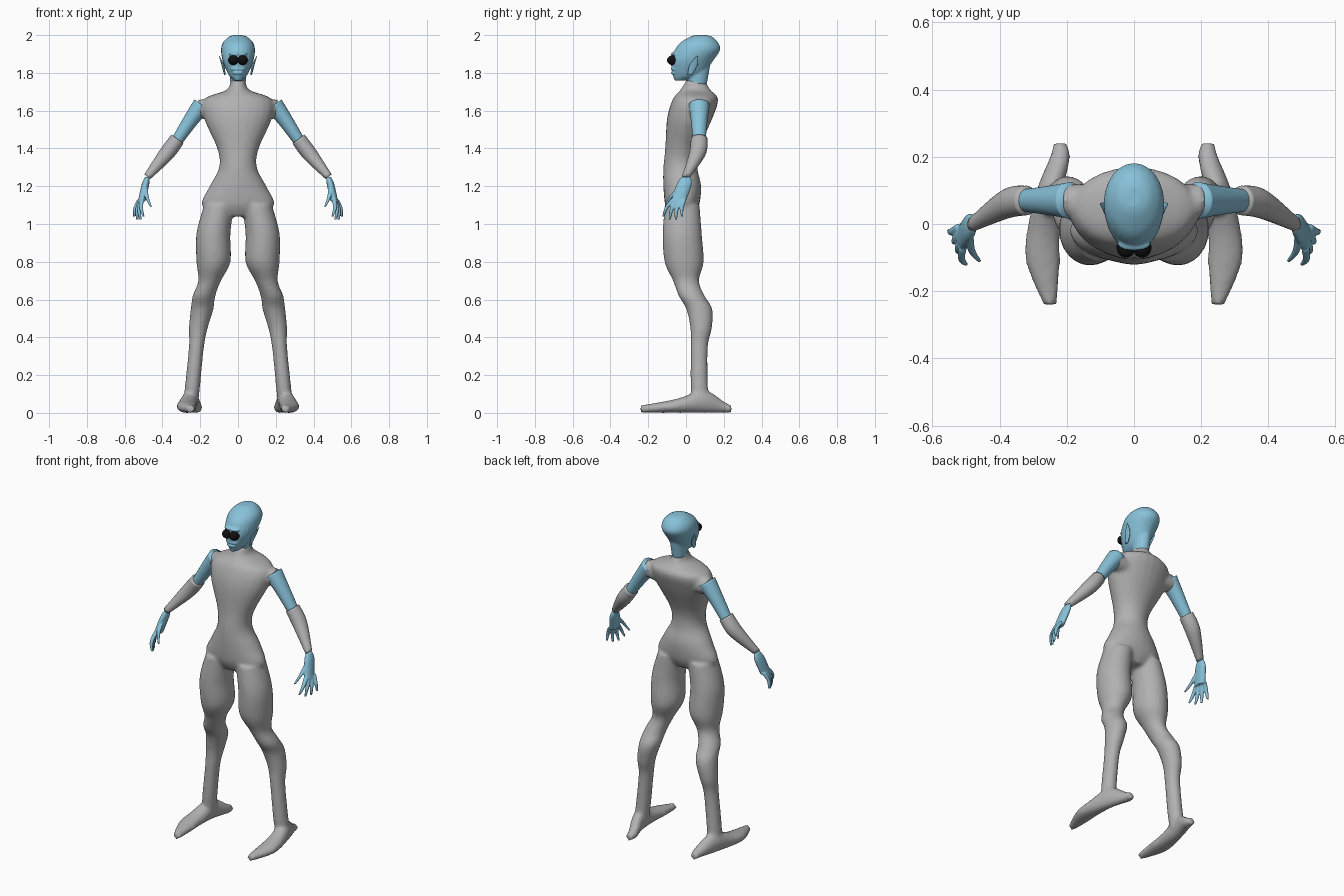
import bpy, bmesh, math
from mathutils import Vector, Matrix

cube = bpy.data.objects.get("Cube")
if cube:
    bpy.data.objects.remove(cube)

X, Y, Z = Vector((1, 0, 0)), Vector((0, 1, 0)), Vector((0, 0, 1))
ACROSS_ARM = (X * 4 + Z * 3).normalized()
SIDES = {"left": 1, "right": -1}


def material(name, red, green, blue):
    colour = (red, green, blue, 1)
    result = bpy.data.materials.new(name)
    result.use_nodes = True
    result.diffuse_color = colour
    shader = result.node_tree.nodes["Principled BSDF"]
    shader.inputs["Base Color"].default_value = colour
    return result


GREY = material("suit grey", .44, .44, .44)
BLUE = material("skin blue", .25, .54, .7)
BLACK = material("eye black", .005, .005, .005)


def trunk(rows):
    """Central sections given as height, half width, depth centre, half depth."""
    return [(0, y, z, width, depth) for z, width, y, depth in rows]


def limb(rows, ratio):
    """Sections given as centre and radius, with one depth to width ratio."""
    return [(x, y, z, radius, radius * ratio) for x, y, z, radius in rows]


def spline(sections, steps):
    """Smooth curve through the sections, widths included."""
    padded = [sections[0], *sections, sections[-1]]
    rows = []
    for before, start, end, after in zip(padded, padded[1:], padded[2:], padded[3:]):
        for step in range(steps):
            t = step / steps
            rows.append([b + t * (c - a) / 2
                         + t ** 2 * (a - 2.5 * b + 2 * c - d / 2)
                         + t ** 3 * (3 * (b - c) + d - a) / 2
                         for a, b, c, d in zip(before, start, end, after)])
    return rows + [sections[-1]]


def loft(bm, sections, u=X, v=Y, side=1, steps=6, count=24):
    """Skin elliptical sections lying in the plane of u and v."""
    rings = []
    for x, y, z, width, depth in spline(sections, steps):
        ring = []
        for index in range(count):
            angle = math.tau * index / count
            point = Vector((x, y, z)) + u * width * math.cos(angle) + v * depth * math.sin(angle)
            point.x *= side
            ring.append(bm.verts.new(point))
        rings.append(ring)
    for lower, upper in zip(rings, rings[1:]):
        for index in range(count):
            other = (index + 1) % count
            bm.faces.new((lower[index], lower[other], upper[other], upper[index]))
    bm.faces.new(rings[0])
    bm.faces.new(rings[-1])


def ball(bm, centre, radii):
    matrix = Matrix.LocRotScale(Vector(centre), None, Vector(radii))
    bmesh.ops.create_uvsphere(bm, u_segments=24, v_segments=16, radius=1, matrix=matrix)


def finish(name, bm, colour, voxel=0, smoothing=0):
    """Make the object; a voxel size fuses its overlapping volumes."""
    bmesh.ops.recalc_face_normals(bm, faces=bm.faces[:])
    for face in bm.faces:
        face.smooth = True
    mesh = bpy.data.meshes.new(name)
    bm.to_mesh(mesh)
    bm.free()
    mesh.materials.append(colour)
    part = bpy.data.objects.new(name, mesh)
    bpy.context.scene.collection.objects.link(part)
    if voxel:
        fuse = part.modifiers.new("Fuse", "REMESH")
        fuse.mode = "VOXEL"
        fuse.voxel_size = voxel
        fuse.use_smooth_shade = True
        soften = part.modifiers.new("Soften", "SMOOTH")
        soften.iterations = smoothing


# Suit: torso, shoulders, legs and feet fused into one skin
torso = trunk([(1.04, .08, -.02, .06), (1.1, .19, -.02, .09), (1.2, .15, -.02, .1),
               (1.3, .1, -.03, .09), (1.4, .11, -.02, .09), (1.56, .18, .02, .12),
               (1.66, .18, .05, .12), (1.71, .06, .05, .08), (1.76, .04, .05, .05)])
shoulder = limb([(.08, .06, 1.6, .06), (.21, .07, 1.61, .05)], 1)
leg = limb([(.1, -.02, 1.1, .08), (.13, -.02, .95, .09), (.13, -.01, .8, .09),
            (.15, 0, .7, .06), (.18, .03, .62, .06), (.19, .07, .55, .06),
            (.21, .08, .45, .05), (.22, .07, .35, .04), (.24, .07, .15, .04),
            (.25, .08, .05, .04)], 1.15)
# The sole rests on the ground, so each section is centred at its half height
foot = [(x, y, height, width, height) for x, y, width, height in
        [(.25, -.24, .02, .02), (.27, -.12, .05, .03), (.27, -.03, .05, .04),
         (.25, .1, .04, .06), (.22, .2, .03, .03), (.22, .24, .02, .02)]]
bm = bmesh.new()
loft(bm, torso)
for side in SIDES.values():
    loft(bm, shoulder, Z, Y, side)
    loft(bm, leg, X, Y, side)
    loft(bm, foot, X, Z, side)
finish("bodysuit", bm, GREY, .01, 6)

# Head with neck, lips and brow ridge
bm = bmesh.new()
loft(bm, trunk([(1.76, .02, -.03, .03), (1.79, .05, .01, .08), (1.86, .08, .03, .11),
                (1.92, .09, .06, .12), (1.96, .08, .07, .1), (1.99, .05, .08, .06),
                (2, .02, .08, .03)]))
loft(bm, trunk([(1.74, .04, .06, .05), (1.85, .05, .06, .07)]))
for height, width in ((1.8, .03), (1.82, .04), (1.9, .05)):
    ball(bm, (0, -.06, height), (width, .02, .01))
finish("head", bm, BLUE, .005, 4)

# Arms, hands, ears and eyes
upper_arm = limb([(.19, .07, 1.63, .05), (.25, .07, 1.55, .04), (.33, .07, 1.43, .03)], 1.1)
forearm = limb([(.32, .07, 1.45, .04), (.38, .06, 1.37, .04), (.48, 0, 1.25, .02)], 1.1)
palm = limb([(.48, 0, 1.25, .012), (.49, -.01, 1.21, .02), (.51, -.04, 1.12, .02)], 2)
ear = limb([(.07, .02, 1.79, .004), (.08, .04, 1.84, .007), (.1, .06, 1.89, .001)], 3)

# Fingers fan out evenly from the front of the hand to the back; the thumb is apart
fingers = [(Vector((.49, -.03, 1.2)), Vector((.46, -.11, 1.09)))]
for index in range(4):
    t = index / 3
    knuckle = Vector((.51, -.07, 1.13)).lerp(Vector((.52, -.01, 1.13)), t)
    tip = Vector((.5, -.12, 1.04)).lerp(Vector((.55, -.02, 1.04)), t)
    fingers.append((knuckle, tip - Z * .02 * math.sin(math.pi * t)))

for label, side in SIDES.items():
    bm = bmesh.new()
    loft(bm, upper_arm, ACROSS_ARM, Y, side)
    finish(label + "_upper_arm", bm, BLUE)

    bm = bmesh.new()
    loft(bm, forearm, ACROSS_ARM, Y, side)
    finish(label + "_forearm", bm, GREY)

    bm = bmesh.new()
    loft(bm, palm, X, Y, side)
    for knuckle, tip in fingers:
        middle = (knuckle + tip) / 2 + (X - Y) * .008
        loft(bm, limb([(*knuckle, .013), (*middle, .011), (*tip, .006)], 1),
             X, Y, side, count=12)
    finish(label + "_hand", bm, BLUE, .004, 3)

    bm = bmesh.new()
    loft(bm, ear, X, Y, side)
    finish(label + "_ear", bm, BLUE)

    bm = bmesh.new()
    ball(bm, (side * .024, -.07, 1.867), (.028, .03, .026))
    finish(label + "_eye", bm, BLACK)
